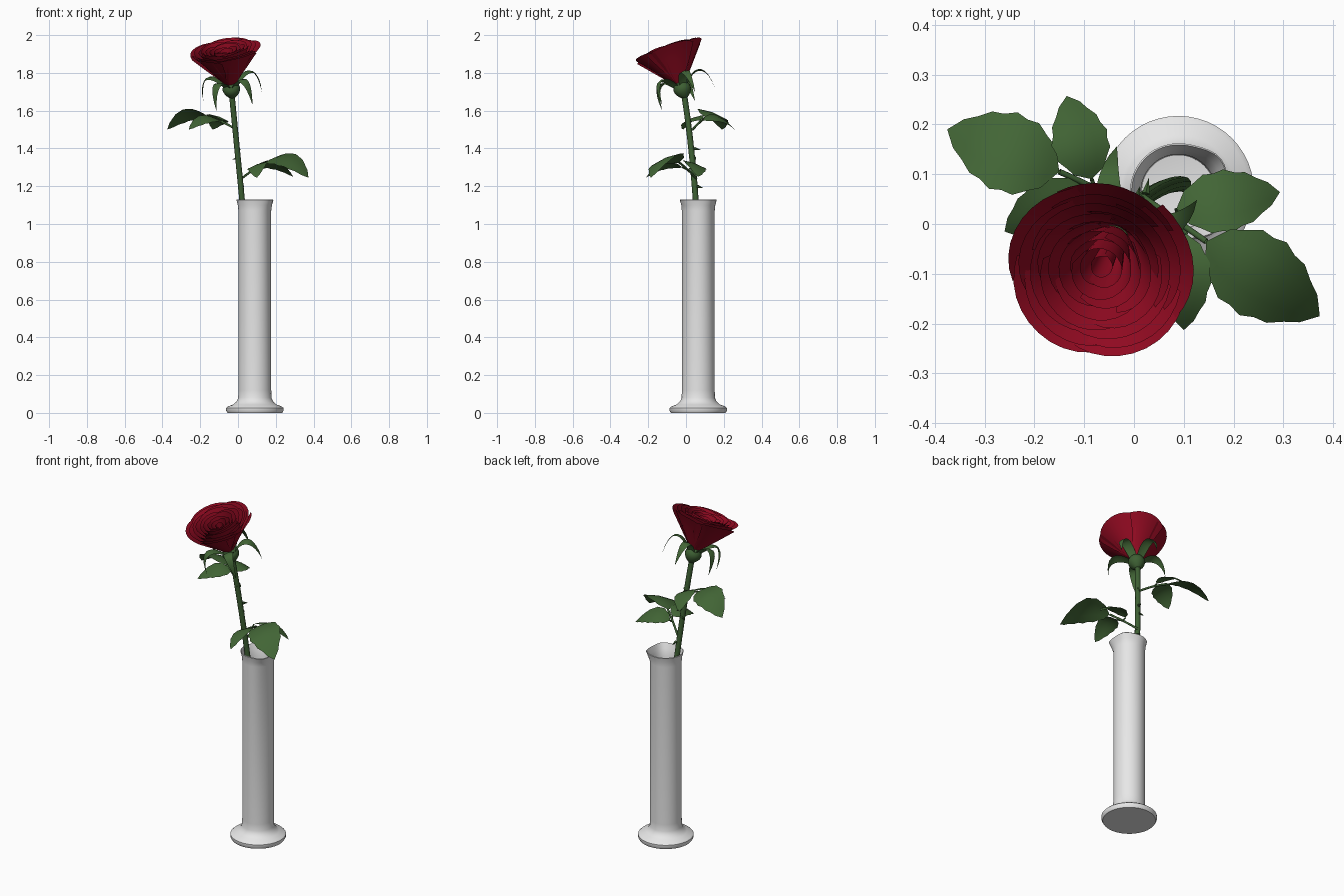
import bpy, bmesh, math, random
from mathutils import Vector

random.seed(4)
cube = bpy.data.objects.get("Cube")
if cube:
    bpy.data.objects.remove(cube)


def material(name, color):
    m = bpy.data.materials.new(name)
    m.use_nodes = True
    m.diffuse_color = (*color, 1)
    m.node_tree.nodes["Principled BSDF"].inputs["Base Color"].default_value = (*color, 1)
    return m


RED = material("deep red", (0.28, 0.003, 0.015))
LEAF = material("leaf green", (0.054, 0.13, 0.036))
STEM = material("stem green", (0.047, 0.115, 0.033))
WHITE = material("white ceramic", (0.8, 0.8, 0.8))


def finish(obj, mat, angle=50):
    obj.data.materials.append(mat)
    bpy.ops.object.select_all(action='DESELECT')
    obj.select_set(True)
    bpy.context.view_layer.objects.active = obj
    bpy.ops.object.shade_smooth_by_angle(angle=math.radians(angle))
    return obj


def sheet(name, point, nu, nv, mat, angle=50):
    """Grid surface from point(u, v), with u and v running 0..1."""
    bm = bmesh.new()
    rows = [[bm.verts.new(point(i / nu, j / nv)) for i in range(nu + 1)] for j in range(nv + 1)]
    for a, b in zip(rows, rows[1:]):
        for i in range(nu):
            bm.faces.new((a[i], a[i + 1], b[i + 1], b[i]))
    bmesh.ops.remove_doubles(bm, verts=bm.verts, dist=0.00005)
    mesh = bpy.data.meshes.new(name)
    bm.to_mesh(mesh)
    bm.free()
    obj = bpy.data.objects.new(name, mesh)
    bpy.context.collection.objects.link(obj)
    return finish(obj, mat, angle)


def bezier(points, t):
    pts = [Vector(p) for p in points]
    while len(pts) > 1:
        pts = [a.lerp(b, t) for a, b in zip(pts, pts[1:])]
    return pts[0]


def rod(name, points, radius, mat):
    """Round rod that follows a smooth path."""
    def point(u, v):
        c = bezier(points, v)
        d = (bezier(points, min(1, v + 0.01)) - bezier(points, max(0, v - 0.01))).normalized()
        side = d.cross(Vector((0.3, 1, 0.2))).normalized()
        a = u * math.tau
        return c + radius * (side * math.cos(a) + d.cross(side) * math.sin(a))
    return sheet(name, point, 10, 12, mat)


# Vase: turned profile with a flared, slightly pulled rim
VASE = Vector((0.089, 0.065, 0))
profile = [(0, 0), (0.145, 0), (0.152, 0.012), (0.152, 0.026), (0.143, 0.034), (0.115, 0.044),
           (0.097, 0.06), (0.088, 0.08), (0.087, 0.12), (0.087, 1.07), (0.09, 1.1), (0.097, 1.127),
           (0.094, 1.13), (0.084, 1.1), (0.075, 1.06), (0.073, 0.1), (0, 0.09)]
PULLS = [(-45, 0.014), (37, 0.012)]


def vase_point(u, v):
    r, z = profile[round(v * (len(profile) - 1))]
    a = u * math.tau
    if z > 1.08:
        pull = sum(k * max(0, math.cos(a - math.radians(d))) ** 12 for d, k in PULLS)
        r += pull * (z - 1.05) / 0.08
    return VASE + Vector((r * math.cos(a), r * math.sin(a), z))


sheet("vase", vase_point, 48, len(profile) - 1, WHITE, 40)

# Stem
rod("stem", [(0.1, 0.08, 0.12), (0.07, 0.085, 0.7), (0.008, 0.058, 1.25), (-0.033, -0.01, 1.69)], 0.0155, STEM)

# Flower head frame, leaning forward and to one side
AXIS = Vector((-0.032, -0.07, 0.2)).normalized()
SIDE = Vector((0, 1, 0)).cross(AXIS).normalized()
BACK = AXIS.cross(SIDE)
HEAD = Vector((-0.035, -0.02, 1.715))


def head(r, a, h):
    return HEAD + AXIS * h + (SIDE * math.cos(a) + BACK * math.sin(a)) * r


# Petals: nested rings, tight in the middle and open outside
RINGS = 9


def petal(ring, start, half):
    f = ring / (RINGS - 1)
    rim = 0.018 + 0.156 * f + random.uniform(-0.004, 0.004) * f
    power = 0.4 + 0.6 * f
    height = 0.207 + 0.025 * math.sin(f * math.pi * 0.75) + random.uniform(-0.006, 0.004)

    def point(u, v):
        s = 2 * u - 1
        r = 0.004 + rim * v ** power * (1 + 0.03 * s) + 0.009 * f * v ** 6 * (1 - s * s)
        spread = half * min(1, 0.55 + 0.8 * v)
        return head(r, start + s * spread, height * v * (1 - 0.08 * abs(s) ** 3))
    sheet("petal", point, 10, 8, RED)


for ring in range(RINGS):
    count = 3 if ring < 4 else 4 if ring < 7 else 5
    for k in range(count):
        petal(ring, ring * 1.1 + k * math.tau / count, math.pi / count * 1.25)


# Calyx: bulb under the petals
def bulb(u, v):
    r = 0.047 * math.sin(math.pi * v) ** 0.8
    return head(r, u * math.tau, -0.058 + 0.115 * v)


sheet("calyx", bulb, 16, 10, STEM)


# Sepals: arched, drooping pointed strips
def sepal(angle):
    path = [(0.025, 0, 0.01), (0.08, 0, 0.09), (0.165, 0, 0.12), (0.165, 0, -0.055)]

    def point(u, v):
        p = bezier(path, v)
        s = 2 * u - 1
        w = 0.027 * math.sin(math.pi * (0.25 + 0.75 * v)) ** 0.8 if v < 1 else 0
        c = head(p.x, angle, p.z - 0.006 * abs(s))
        return c + (BACK * math.cos(angle) - SIDE * math.sin(angle)) * w * s
    sheet("sepal", point, 2, 10, LEAF)


for k in range(5):
    sepal(math.radians(90 + 72 * k))


# Leaflets: arched, rolled to one side, with a toothed edge
def leaflet(base, tip, width, arch, roll):
    base, tip = Vector(base), Vector(tip)
    across = (tip - base).cross(Vector((0, 0, 1))).normalized()

    def point(u, v):
        s = 2 * u - 1
        w = width / 2 * math.sin(math.pi * v ** 0.85) ** 0.75 if 0 < v < 1 else 0
        if abs(s) == 1:
            w *= 1.07 if round(v * 10) % 2 else 0.98
        c = base.lerp(tip, v) + Vector((0, 0, 4 * arch * v * (1 - v)))
        return c + across * w * s - Vector((0, 0, w * (roll * s + 0.12 * abs(s))))
    sheet("leaflet", point, 4, 10, LEAF)


def leaf(stalk, side_joint, leaflets):
    rod("leaf_stalk", stalk, 0.006, STEM)
    for base, tip, width, arch, roll in leaflets:
        if base != stalk[-1]:
            rod("leaflet_stalk", [side_joint, base], 0.004, STEM)
        leaflet(base, tip, width, arch, roll)


# Upper leaf, toward the right
end = (-0.15, 0.105, 1.565)
leaf([(-0.01, 0.035, 1.5), (-0.07, 0.07, 1.54), end], (-0.08, 0.075, 1.54), [
    (end, (-0.375, 0.19, 1.5), 0.155, 0.055, 0.35),
    ((-0.085, 0.09, 1.55), (-0.135, 0.257, 1.5), 0.11, 0.04, 0.35),
    ((-0.1, 0.075, 1.55), (-0.26, -0.015, 1.5), 0.105, 0.035, -0.35)])

# Lower leaf, toward the left
end = (0.145, -0.035, 1.325)
leaf([(0.018, 0.055, 1.24), (0.08, 0.01, 1.29), end], (0.09, 0.01, 1.285), [
    (end, (0.373, -0.185, 1.245), 0.165, 0.065, 0.35),
    ((0.085, 0.03, 1.3), (0.293, 0.064, 1.25), 0.12, 0.045, -0.35),
    ((0.105, -0.02, 1.3), (0.1, -0.213, 1.245), 0.1, 0.04, 0.35)])


# Thorns
def thorn(base, direction):
    base, direction = Vector(base), Vector(direction).normalized()
    bpy.ops.mesh.primitive_cone_add(vertices=6, radius1=0.009, depth=0.034, location=base + direction * 0.02)
    obj = bpy.context.object
    obj.name = "thorn"
    obj.rotation_euler = direction.to_track_quat('Z', 'Y').to_euler()
    finish(obj, STEM)


for base, direction in [((0.023, 0.058, 1.2), (0.2, 1, -0.3)), ((0.006, 0.045, 1.35), (-1, 0.2, -0.2)),
                        ((0.002, 0.042, 1.4), (0.3, 1, -0.2)), ((-0.013, 0.03, 1.52), (0.2, -1, -0.2))]:
    thorn(base, direction)
